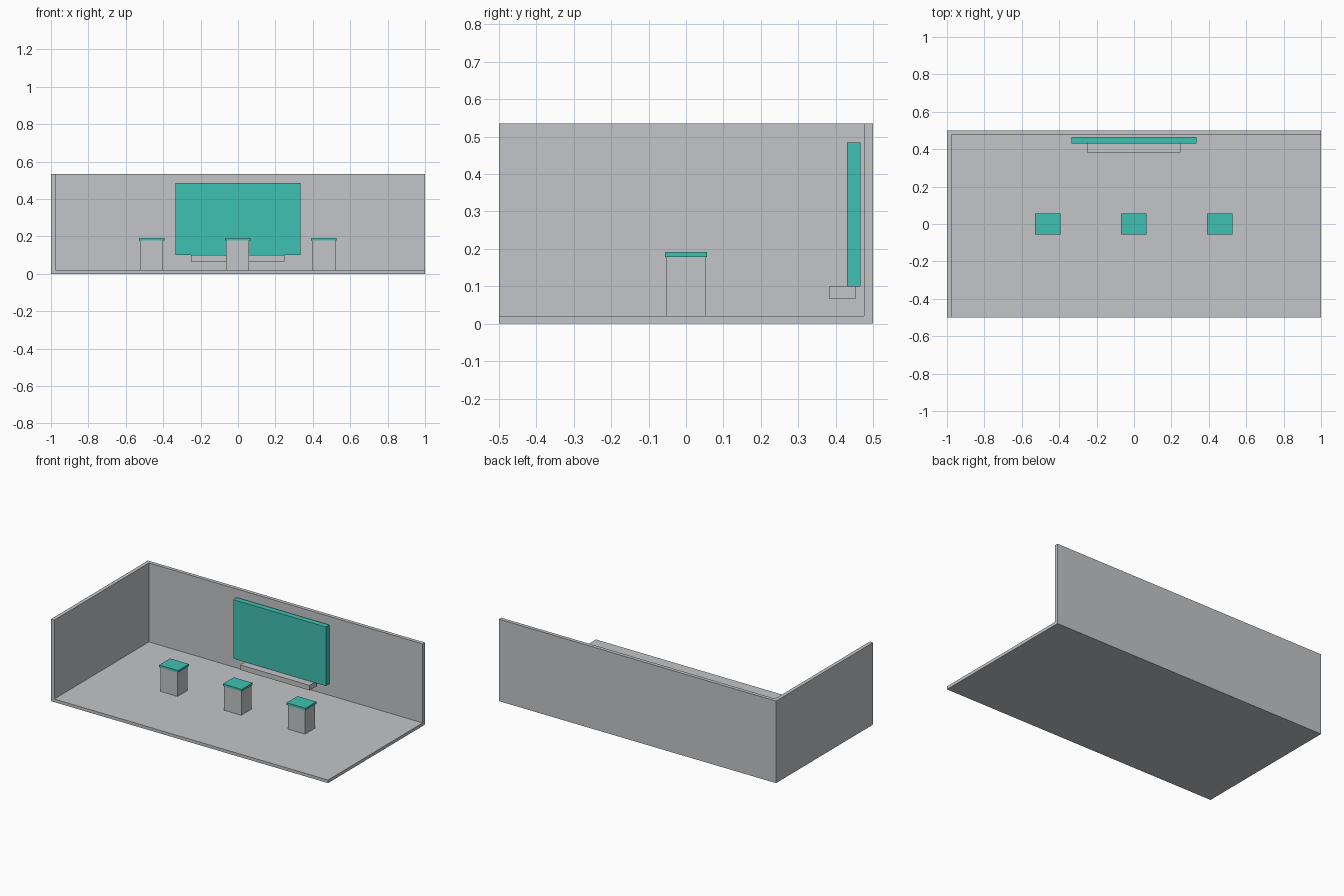
import bpy

if "Cube" in bpy.data.objects:
    bpy.data.objects.remove(bpy.data.objects["Cube"])


def material(name, color):
    m = bpy.data.materials.new(name)
    m.diffuse_color = (*color, 1.0)
    m.use_nodes = True
    m.node_tree.nodes["Principled BSDF"].inputs["Base Color"].default_value = m.diffuse_color
    return m


grey = material("light grey", (0.54, 0.56, 0.58))
teal = material("teal", (0.051, 0.533, 0.445))


def box(name, x, y, z, mat):
    """Box from (min, max) ranges along each axis."""
    bpy.ops.mesh.primitive_cube_add(size=1)
    ob = bpy.context.object
    ob.name = name
    ob.location = [(r[0] + r[1]) / 2 for r in (x, y, z)]
    ob.scale = [r[1] - r[0] for r in (x, y, z)]
    bpy.ops.object.transform_apply(location=True, scale=True)
    ob.data.materials.append(mat)
    return ob


# Room: floor with left and back walls, hollowed from one block
room = box("room_shell", (-1, 1), (-0.5, 0.5), (0, 0.535), grey)
cutter = box("room_cutter", (-0.976, 1.2), (-0.7, 0.476), (0.02, 0.8), grey)
cutter.hide_render = True
cutter.hide_set(True)
cut = room.modifiers.new("hollow", "BOOLEAN")
cut.operation = "DIFFERENCE"
cut.solver = "EXACT"
cut.object = cutter

# Wall screen and the shelf below it
box("screen", (-0.335, 0.333), (0.43, 0.466), (0.10, 0.485), teal)
box("shelf", (-0.251, 0.249), (0.382, 0.455), (0.067, 0.10), grey)

# Row of three stools
for i, cx in enumerate((-0.462, -0.002, 0.458), 1):
    box(f"stool_base_{i}", (cx - 0.062, cx + 0.062), (-0.052, 0.052), (0.02, 0.178), grey)
    box(f"stool_seat_{i}", (cx - 0.068, cx + 0.068), (-0.056, 0.056), (0.178, 0.192), teal)
